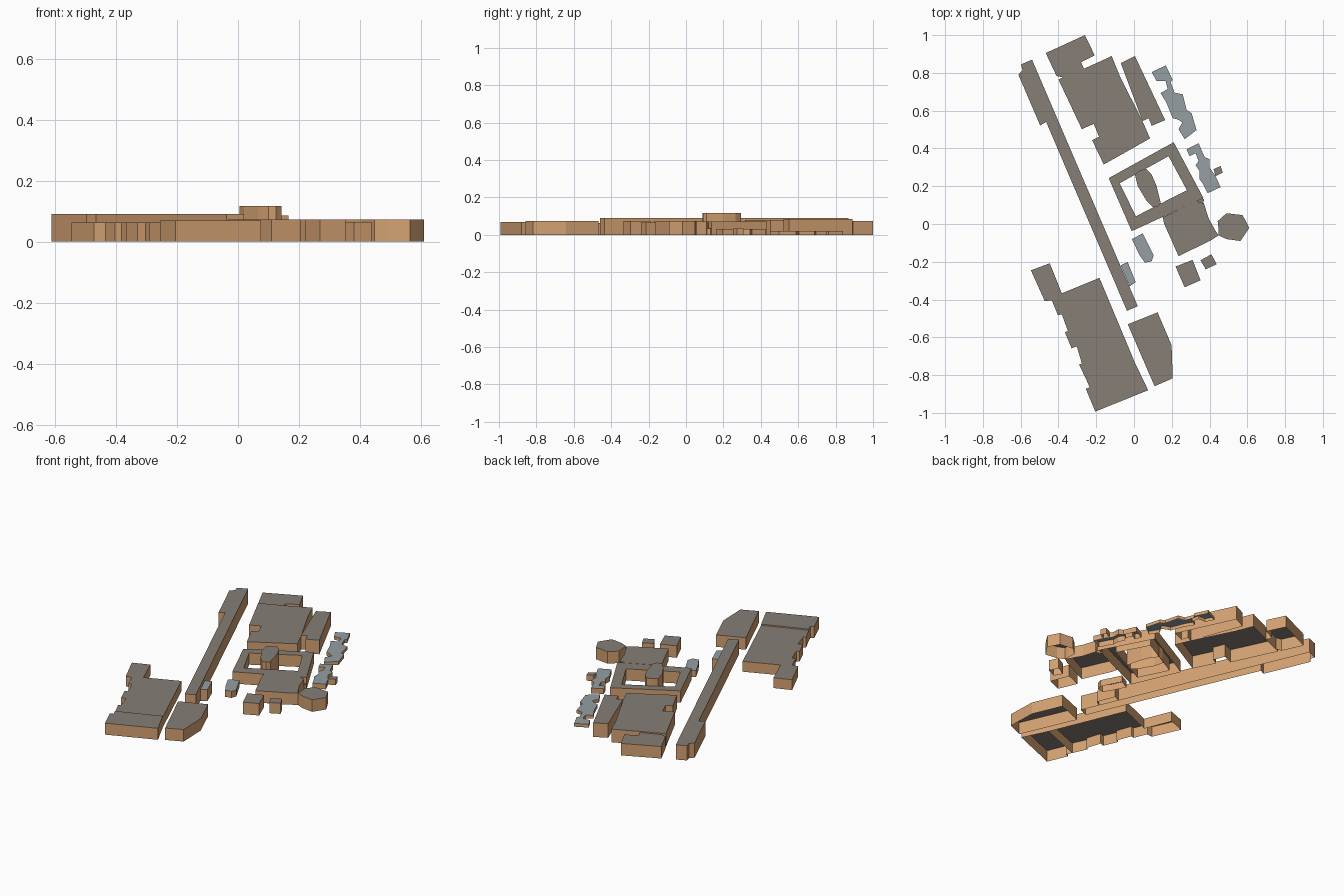
import bpy
import bmesh


def material(name, rgb):
    m = bpy.data.materials.new(name)
    m.diffuse_color = (*rgb, 1)
    return m


WALL = material("tan_wall", (0.66, 0.36, 0.17))
ROOF = material("grey_brown_roof", (0.24, 0.21, 0.18))
PALE = material("blue_grey_roof", (0.30, 0.345, 0.365))


def building(name, height, outline, roof=ROOF, court=None):
    """Walls plus a flat roof over an outline, open underneath; court is an inner yard."""
    bm = bmesh.new()

    def walls(points, flip):
        area = sum(a[0] * b[1] - b[0] * a[1] for a, b in zip(points, points[1:] + points[:1]))
        if (area < 0) != flip:
            points = points[::-1]
        low = [bm.verts.new((x, y, 0)) for x, y in points]
        top = [bm.verts.new((x, y, height)) for x, y in points]
        for i in range(len(points)):
            j = (i + 1) % len(points)
            bm.faces.new((low[i], low[j], top[j], top[i]))
        return top

    top = walls(outline, False)
    if court:
        inner = walls(court, True)[::-1]
        n = len(top)
        lids = [bm.faces.new((top[i], top[(i + 1) % n], inner[(i + 1) % n], inner[i]))
                for i in range(n)]
    else:
        lids = [bm.faces.new(top)]
    for f in lids:
        f.material_index = 1
    me = bpy.data.meshes.new(name)
    bm.to_mesh(me)
    bm.free()
    me.materials.append(WALL)
    me.materials.append(roof)
    ob = bpy.data.objects.new(name, me)
    bpy.context.collection.objects.link(ob)
    return ob


# Long narrow block
building("long_block", 0.09, [
    (-.54, .87), (-.598, .845), (-.59, .815), (-.612, .79), (-.497, .522),
    (-.465, .54), (-.037, -.46), (.02, -.435)])

# Northern halls
building("north_west_hall", 0.073, [
    (-.467, .905), (-.26, 1.0), (-.208, .893), (-.28, .857), (-.265, .822),
    (-.37, .775), (-.41, .783)])
building("north_main_hall", 0.08, [
    (-.40, .765), (-.372, .778), (-.265, .822), (-.118, .889), (-.075, .783),
    (.045, .545), (.085, .453), (-.16, .315), (-.222, .444), (-.185, .462),
    (-.213, .53), (-.276, .502)])
building("north_east_wing", 0.086, [
    (-.07, .852), (.005, .889), (.165, .55), (.094, .52), (.078, .56), (.045, .545)])

# Courtyard block with its rounded hall and south wing
building("courtyard_block", 0.071, [
    (-.012, -.038), (.368, .137), (.21, .433), (-.134, .243)],
    court=[(.01, .041), (.28, .179), (.183, .359), (-.076, .216)])
building("oval_hall", 0.117, [
    (.005, .262), (.03, .283), (.063, .293), (.092, .265), (.118, .205),
    (.142, .11), (.125, .092), (.1, .088), (.065, .125), (.02, .2)])
building("courtyard_south_wing", 0.072, [
    (.152, .036), (.16, 0), (.236, -.17), (.405, -.088), (.447, -.06),
    (.43, -.033), (.395, .03), (.37, .11), (.33, .12)])
building("many_sided_hall", 0.073, [
    (.448, -.03), (.443, .015), (.49, .057), (.575, .047), (.61, -.02),
    (.564, -.09), (.49, -.08), (.447, -.06)])
building("small_round_hut", 0.035, [
    (.335, .125), (.355, .14), (.372, .13), (.365, .11), (.34, .105)])

# Small square blocks
building("square_block_large", 0.073, [(.22, -.225), (.31, -.19), (.352, -.298), (.268, -.335)])
building("square_block_small", 0.065, [(.352, -.192), (.41, -.16), (.437, -.213), (.38, -.24)])
building("small_shed", 0.035, [(.421, .29), (.458, .307), (.47, .272), (.432, .253)])

# Pale-roofed low buildings
building("pale_lodge", 0.04, [
    (-.012, -.08), (.046, -.05), (.104, -.165), (.094, -.197), (.057, -.205), (.03, -.165)], PALE)
building("pale_annexe", 0.07, [(-.07, -.218), (-.033, -.202), (.009, -.308), (-.023, -.33)], PALE)
building("pale_row_north", 0.02, [
    (.094, .804), (.168, .84), (.205, .762), (.194, .751), (.215, .695), (.258, .687),
    (.279, .603), (.305, .587), (.331, .497), (.268, .449), (.236, .502), (.257, .539),
    (.226, .555), (.205, .56), (.173, .64), (.141, .693), (.178, .714), (.168, .756), (.12, .756)],
    PALE)
building("pale_row_south", 0.032, [
    (.279, .396), (.342, .428), (.374, .354), (.4, .343), (.4, .3), (.432, .253), (.458, .195),
    (.39, .163), (.363, .216), (.347, .237), (.347, .28), (.326, .311), (.342, .333),
    (.326, .375), (.294, .359)], PALE)

# Southern blocks
building("south_west_hall", 0.063, [
    (-.546, -.245), (-.446, -.208), (-.382, -.367), (-.183, -.285), (.004, -.732),
    (-.25, -.83), (-.29, -.745), (-.276, -.738), (-.303, -.648), (-.33, -.658),
    (-.366, -.573), (-.35, -.567), (-.382, -.478), (-.403, -.483), (-.435, -.404),
    (-.472, -.409)])
building("south_end_hall", 0.07, [
    (.004, -.732), (.075, -.88), (-.205, -.993), (-.255, -.873), (-.235, -.865), (-.25, -.83)])
building("south_east_hall", 0.073, [
    (-.033, -.531), (.125, -.468), (.199, -.642), (.205, -.817), (.109, -.859)])
